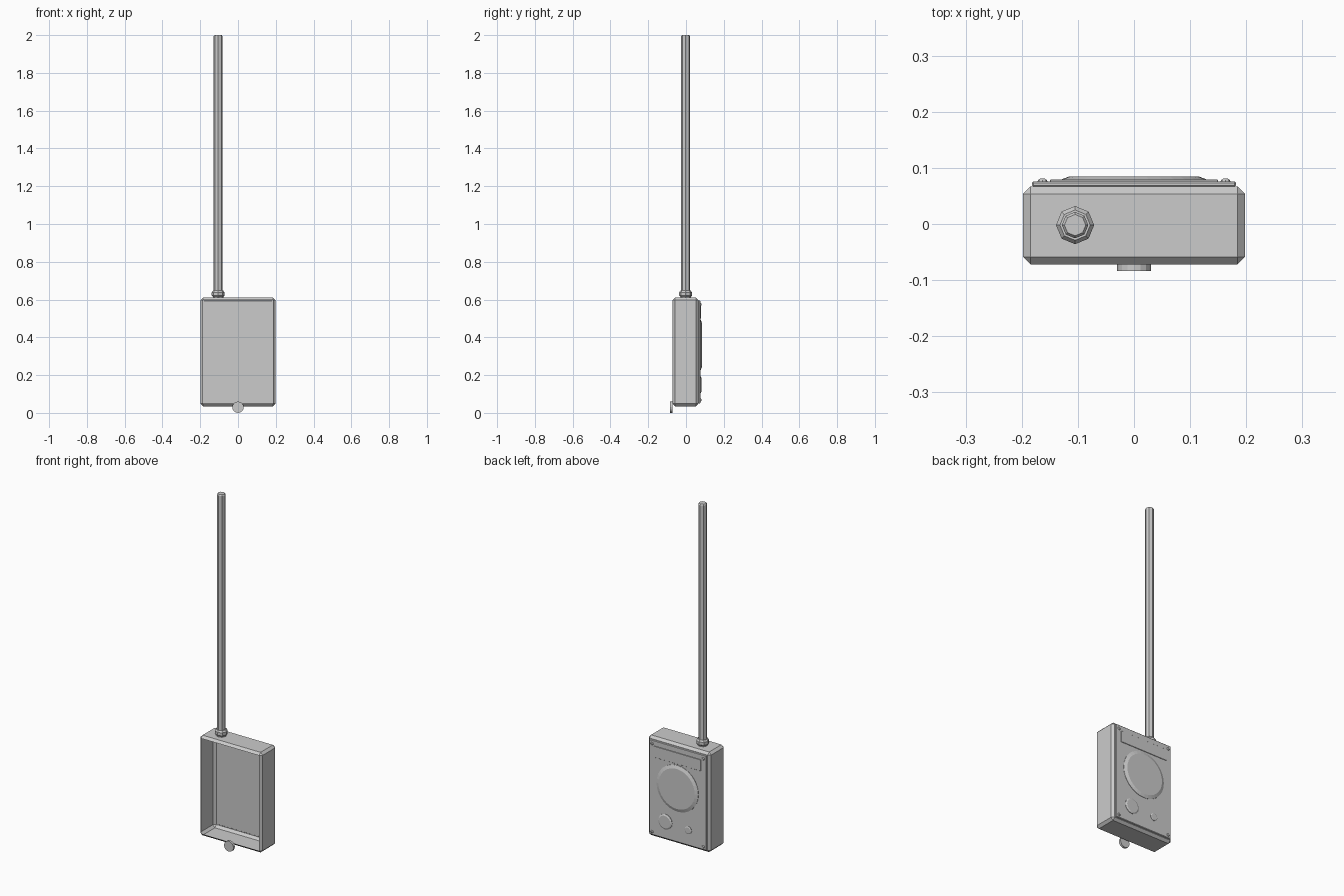
import bpy, bmesh, math
from mathutils import Matrix

if "Cube" in bpy.data.objects:
    bpy.data.objects.remove(bpy.data.objects["Cube"])

grey = bpy.data.materials.new("plain grey")
grey.diffuse_color = (0.6, 0.6, 0.6, 1)
grey.use_nodes = True
grey.node_tree.nodes["Principled BSDF"].inputs["Base Color"].default_value = grey.diffuse_color


def finish(name, bm):
    me = bpy.data.meshes.new(name)
    bmesh.ops.recalc_face_normals(bm, faces=bm.faces)
    bm.to_mesh(me)
    bm.free()
    me.materials.append(grey)
    ob = bpy.data.objects.new(name, me)
    bpy.context.collection.objects.link(ob)
    return ob


def chamfered_box(name, lo, hi, bevel, open_front=False):
    bm = bmesh.new()
    bmesh.ops.create_cube(bm, size=1)
    for v in bm.verts:
        v.co = [(a + b) / 2 + c * (b - a) for a, b, c in zip(lo, hi, v.co)]
    bmesh.ops.bevel(bm, geom=bm.edges[:], offset=bevel, segments=1,
                    affect='EDGES', profile=0.5)
    if open_front:
        bm.normal_update()
        front = [f for f in bm.faces if f.normal.y < -0.99]
        bmesh.ops.delete(bm, geom=front, context='FACES')
    return finish(name, bm)


def turned(name, profile, sides, place, phase=0.0):
    """Capped turned solid from (radius, height) pairs, along local z."""
    bm = bmesh.new()
    rings = []
    for r, h in profile:
        angles = [phase + 2 * math.pi * i / sides for i in range(sides)]
        rings.append([bm.verts.new((r * math.cos(a), r * math.sin(a), h))
                      for a in angles])
    for a, b in zip(rings, rings[1:]):
        for i in range(sides):
            j = (i + 1) % sides
            bm.faces.new((a[i], a[j], b[j], b[i]))
    bm.faces.new(rings[0][::-1])
    bm.faces.new(rings[-1])
    bm.transform(place)
    return finish(name, bm)


def facing_back(x, y, z):
    return Matrix.Translation((x, y, z)) @ Matrix.Rotation(-math.pi / 2, 4, 'X')


# Hollow case, open at the front
chamfered_box("case", (-0.198, -0.072, 0.035), (0.198, 0.067, 0.61), 0.0135, True)

# Rear cover plate and raised label strip
chamfered_box("cover_plate", (-0.182, 0.066, 0.05), (0.182, 0.076, 0.596), 0.003)
chamfered_box("label_strip", (-0.15, 0.075, 0.5), (0.15, 0.079, 0.565), 0.001)

# Speaker disc and two dials on the cover
turned("speaker_disc", [(0.133, 0), (0.133, 0.003), (0.115, 0.010)], 32,
       facing_back(0, 0.075, 0.36))
turned("large_dial", [(0.044, 0), (0.044, 0.003), (0.036, 0.007)], 16,
       facing_back(0.078, 0.075, 0.148))
turned("small_dial", [(0.022, 0), (0.022, 0.003), (0.017, 0.006)], 12,
       facing_back(-0.068, 0.075, 0.138))

# Corner screws
for x in (-0.163, 0.163):
    for z in (0.068, 0.574):
        turned("cover_screw", [(0.009, 0), (0.008, 0.003), (0.004, 0.006)], 8,
               facing_back(x, 0.075, z))

# Round catch at the bottom of the front
turned("front_catch", [(0.03, 0), (0.03, 0.013)], 16, facing_back(0, -0.084, 0.03))

# Antenna collar and rod
base = Matrix.Translation((-0.105, -0.002, 0))
turned("antenna_collar", [(0.028, 0.605), (0.028, 0.615), (0.034, 0.621),
                          (0.034, 0.638), (0.027, 0.647)], 8, base)
turned("antenna_rod", [(0.0235, 0.64), (0.0235, 1.994), (0.019, 2.0)], 8, base)
